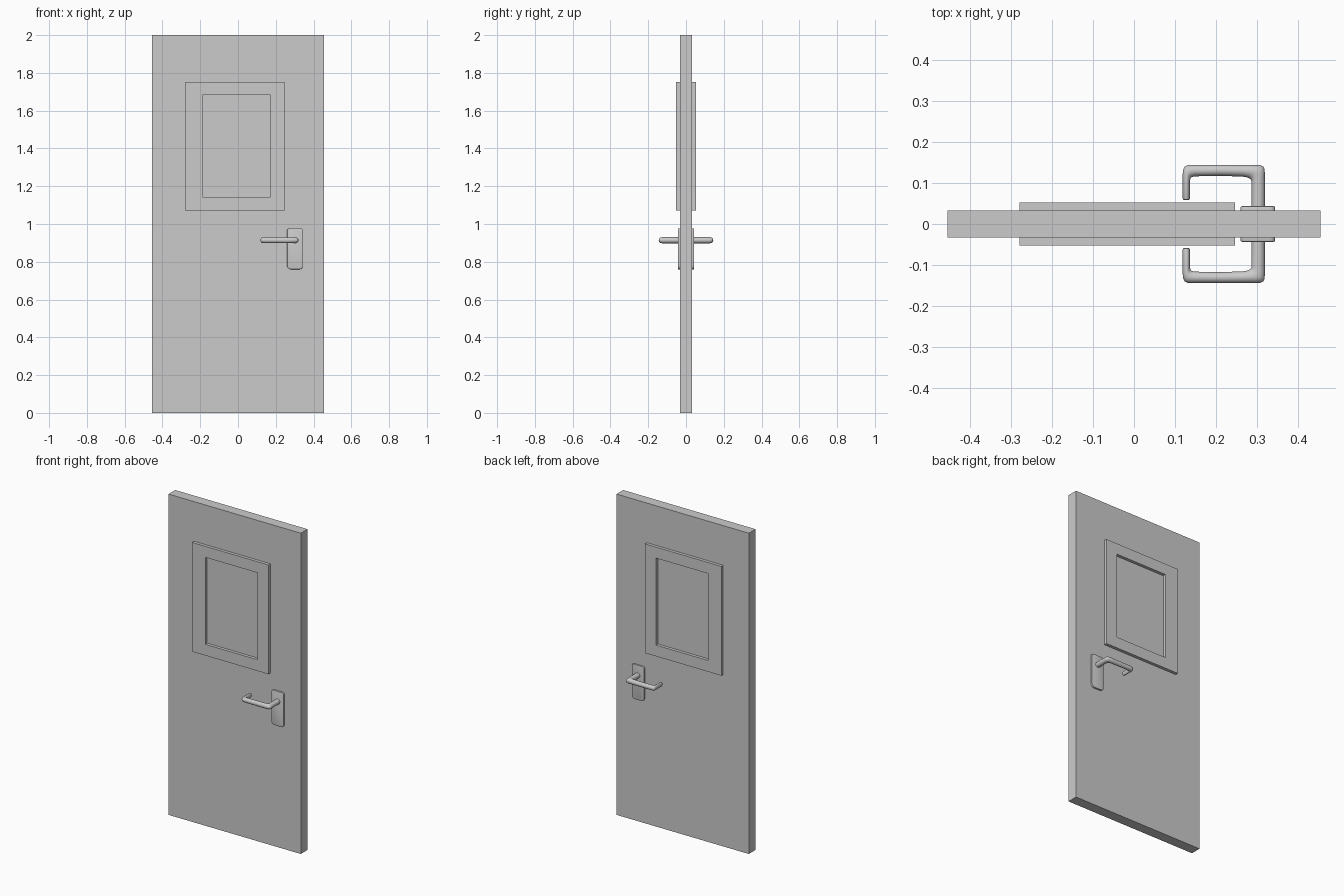
import bpy, bmesh, math

if "Cube" in bpy.data.objects:
    bpy.data.objects.remove(bpy.data.objects["Cube"])


def finish(bm, name, smooth=False):
    bmesh.ops.recalc_face_normals(bm, faces=bm.faces)
    mesh = bpy.data.meshes.new(name)
    bm.to_mesh(mesh)
    bm.free()
    ob = bpy.data.objects.new(name, mesh)
    bpy.context.collection.objects.link(ob)
    if smooth:
        bpy.ops.object.select_all(action='DESELECT')
        ob.select_set(True)
        bpy.context.view_layer.objects.active = ob
        bpy.ops.object.shade_smooth_by_angle(angle=math.radians(40))
    return ob


def mirror_y(ob):
    m = ob.modifiers.new("Both sides", 'MIRROR')
    m.use_axis = (False, True, False)
    m.use_mirror_merge = False


def loft(bm, rings, cap=True):
    loops = [[bm.verts.new(p) for p in r] for r in rings]
    n = len(loops[0])
    for a, b in zip(loops, loops[1:]):
        for i in range(n):
            bm.faces.new((a[i], a[(i + 1) % n], b[(i + 1) % n], b[i]))
    if cap:
        bm.faces.new(loops[0][::-1])
        bm.faces.new(loops[-1])
    return loops


def rect(x0, x1, z0, z1, y):
    return [(x0, y, z0), (x1, y, z0), (x1, y, z1), (x0, y, z1)]


def rounded(x0, x1, z0, z1, y, r_low, r_high, inset=0.0, seg=5):
    pts = []
    for k, (sx, sz) in enumerate([(1, 1), (0, 1), (0, 0), (1, 0)]):
        r = r_high if sz else r_low
        cx = x1 - r if sx else x0 + r
        cz = z1 - r if sz else z0 + r
        for i in range(seg + 1):
            a = math.pi / 2 * (k + i / seg)
            pts.append((cx + (r - inset) * math.cos(a), y, cz + (r - inset) * math.sin(a)))
    return pts


# Door slab
bm = bmesh.new()
loft(bm, [rect(-0.456, 0.456, 0, 2, -0.033), rect(-0.456, 0.456, 0, 2, 0.033)])
finish(bm, "door_slab")

# Raised window frame with open centre, on both faces
outer = (-0.28, 0.247, 1.072, 1.753)
inner = (-0.189, 0.171, 1.142, 1.684)
bm = bmesh.new()
loft(bm, [rect(*outer, -0.033), rect(*outer, -0.052),
          rect(*inner, -0.052), rect(*inner, -0.033)], cap=False)
mirror_y(finish(bm, "window_frame"))

# Handle backplate with rounded corners and a softened front edge
plate = (0.26, 0.345, 0.76, 0.977)
bm = bmesh.new()
loft(bm, [rounded(*plate, y, 0.02, 0.012, inset)
          for y, inset in ((-0.032, 0), (-0.040, 0), (-0.0425, 0.001), (-0.0435, 0.004))])
mirror_y(finish(bm, "handle_plate", True))

# Lever handle: oval rings given by inner point, outer point, half height
stations = [
    ((0.287, 0.040), (0.320, 0.040), 0.0160),
    ((0.287, 0.104), (0.320, 0.120), 0.0160),
    ((0.286, 0.108), (0.319, 0.134), 0.0160),
    ((0.283, 0.111), (0.316, 0.140), 0.0160),
    ((0.276, 0.114), (0.308, 0.1438), 0.0157),
    ((0.264, 0.116), (0.270, 0.1445), 0.0155),
    ((0.210, 0.1175), (0.210, 0.1445), 0.0150),
    ((0.148, 0.1165), (0.145, 0.1445), 0.0150),
    ((0.142, 0.115), (0.132, 0.1440), 0.0150),
    ((0.139, 0.113), (0.124, 0.1405), 0.0150),
    ((0.1375, 0.109), (0.120, 0.133), 0.0150),
    ((0.137, 0.104), (0.119, 0.122), 0.0148),
    ((0.137, 0.063), (0.119, 0.063), 0.0145),
    ((0.136, 0.060), (0.120, 0.060), 0.0132),
    ((0.134, 0.059), (0.122, 0.059), 0.0110),
]
rings = []
for (xi, di), (xo, do), h in stations:
    ring = []
    for i in range(20):
        a = 2 * math.pi * i / 20
        t = 0.5 + 0.5 * math.cos(a)
        ring.append((xi + (xo - xi) * t, -(di + (do - di) * t), 0.914 + h * math.sin(a)))
    rings.append(ring)
bm = bmesh.new()
loft(bm, rings)
mirror_y(finish(bm, "lever_handle", True))
